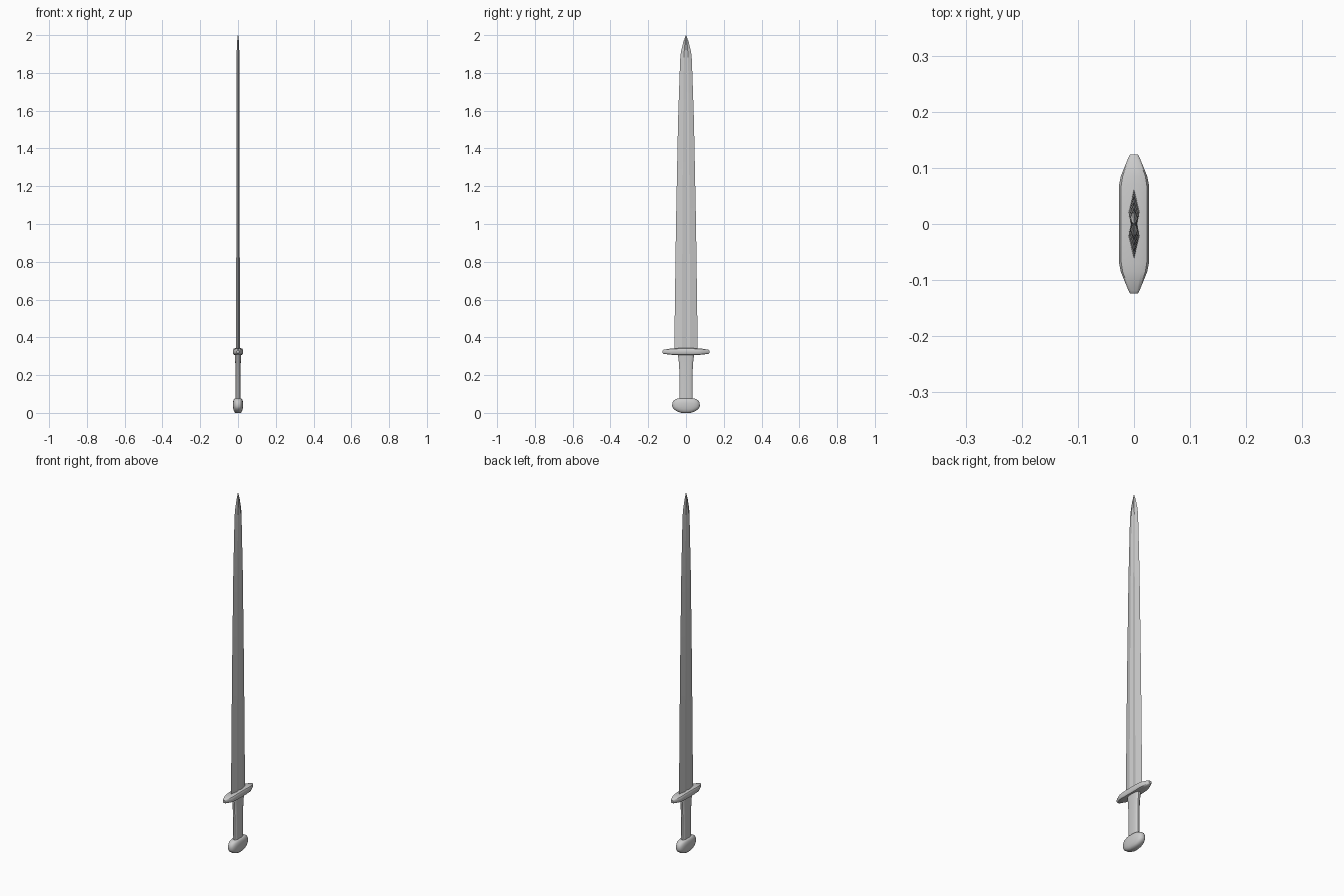
import bpy, bmesh, math

if "Cube" in bpy.data.objects:
    bpy.data.objects.remove(bpy.data.objects["Cube"])


def loft(name, rings, angle=35):
    """Skin a list of equal-length vertex rings and cap both ends."""
    bm = bmesh.new()
    loops = [[bm.verts.new(p) for p in r] for r in rings]
    n = len(loops[0])
    for a, b in zip(loops, loops[1:]):
        for i in range(n):
            j = (i + 1) % n
            bm.faces.new((a[i], a[j], b[j], b[i]))
    bm.faces.new(loops[0][::-1])
    bm.faces.new(loops[-1])
    bmesh.ops.remove_doubles(bm, verts=bm.verts, dist=1e-5)
    bmesh.ops.recalc_face_normals(bm, faces=bm.faces)
    me = bpy.data.meshes.new(name)
    bm.to_mesh(me)
    bm.free()
    ob = bpy.data.objects.new(name, me)
    bpy.context.collection.objects.link(ob)
    bpy.ops.object.select_all(action='DESELECT')
    bpy.context.view_layer.objects.active = ob
    ob.select_set(True)
    bpy.ops.object.shade_smooth_by_angle(angle=math.radians(angle))
    return ob


def oval(a, b, n, power=2.0):
    """Superellipse outline with half sizes a, b."""
    pts = []
    for i in range(n):
        t = 2 * math.pi * (i + 0.5) / n
        c, s = math.cos(t), math.sin(t)
        pts.append((a * math.copysign(abs(c) ** (2 / power), c),
                    b * math.copysign(abs(s) ** (2 / power), s)))
    return pts


# Blade: two ridges with a shallow central groove, tapering to the point
def blade_ring(w, t, z):
    half = [(0, -w), (t, -0.36 * w), (0.6 * t, 0), (t, 0.36 * w), (0, w)]
    return [(x, y, z) for x, y in half + [(-x, y) for x, y in half[3:0:-1]]]


loft("blade", [blade_ring(*s) for s in (
    (0.062, 0.010, 0.335), (0.053, 0.009, 1.0), (0.042, 0.008, 1.55),
    (0.031, 0.007, 1.87), (0.027, 0.007, 1.91), (0.014, 0.005, 1.965),
    (0.001, 0.001, 2.0))], 15)

# Crossguard: lofted along y, (y, half depth, half height)
half = [(0.124, 0.007, 0.007), (0.119, 0.010, 0.011), (0.085, 0.024, 0.016),
        (0.07, 0.027, 0.017), (0.035, 0.0275, 0.019)]
stations = [(-y, a, b) for y, a, b in half] + half[::-1]
loft("crossguard", [[(x, y, 0.324 + z) for x, z in oval(a, b, 12, 4)]
                    for y, a, b in stations])

# Grip: oval shaft flaring into the guard
loft("grip", [[(x, y, z) for x, y in oval(a, b, 16, 3)] for a, b, z in (
    (0.014, 0.036, 0.07), (0.014, 0.035, 0.15), (0.014, 0.036, 0.23),
    (0.015, 0.039, 0.275), (0.016, 0.044, 0.312))])

# Pommel: rounded oblong knob, wider across the blade
loft("pommel", [[(x, y, z) for x, y in oval(a, b, 20, 2.6)] for a, b, z in (
    (0.015, 0.025, 0.0), (0.022, 0.050, 0.009), (0.025, 0.067, 0.021),
    (0.027, 0.074, 0.034), (0.027, 0.073, 0.052), (0.025, 0.066, 0.066),
    (0.021, 0.052, 0.074), (0.017, 0.040, 0.077))], 50)
